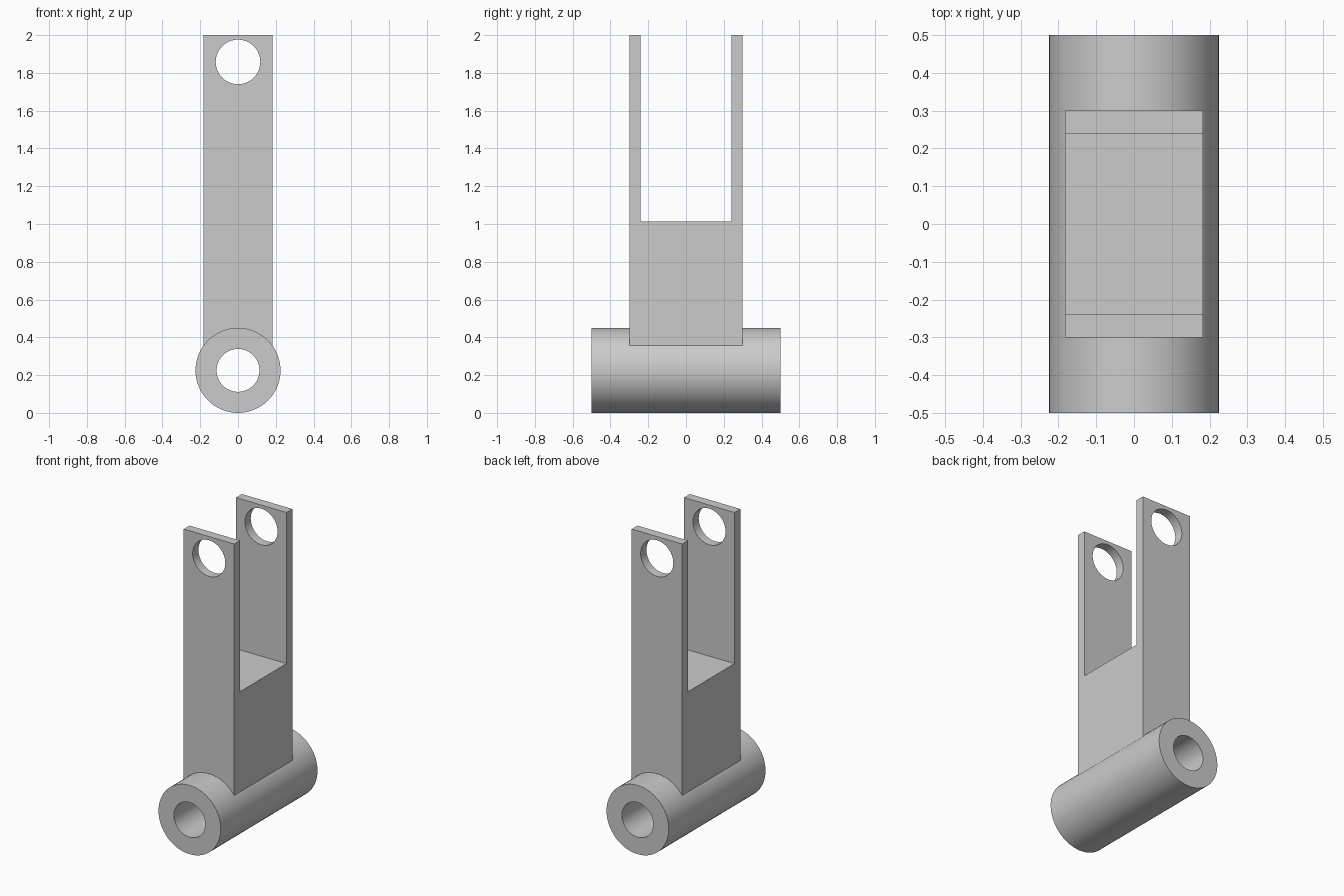
import bpy, bmesh, math
from mathutils import Matrix

cube = bpy.data.objects.get("Cube")
if cube:
    bpy.data.objects.remove(cube, do_unlink=True)

grey = bpy.data.materials.new("plain grey")
grey.use_nodes = True
GREY = (0.6, 0.6, 0.6, 1)
grey.diffuse_color = GREY
grey.node_tree.nodes["Principled BSDF"].inputs["Base Color"].default_value = GREY

TUBE_R, BORE_R, EYE_R = 0.225, 0.1135, 0.118
EYE_Z, SLOT_Z, HALF_W = 1.858, 1.012, 0.1825


def make_object(name, bm):
    bmesh.ops.recalc_face_normals(bm, faces=bm.faces)
    mesh = bpy.data.meshes.new(name)
    bm.to_mesh(mesh)
    bm.free()
    mesh.materials.append(grey)
    obj = bpy.data.objects.new(name, mesh)
    bpy.context.collection.objects.link(obj)
    return obj


def cylinder_y(name, radius, length, z):
    bm = bmesh.new()
    turn = Matrix.Translation((0, 0, z)) @ Matrix.Rotation(math.pi / 2, 4, 'X')
    bmesh.ops.create_cone(bm, cap_ends=True, segments=64, radius1=radius,
                          radius2=radius, depth=length, matrix=turn)
    return make_object(name, bm)


def boolean(target, other, operation):
    mod = target.modifiers.new(operation.title(), 'BOOLEAN')
    mod.operation, mod.solver, mod.object = operation, 'EXACT', other
    bpy.context.view_layer.objects.active = target
    bpy.ops.object.modifier_apply(modifier=mod.name)
    bpy.data.objects.remove(other, do_unlink=True)


# Fork: a U-shaped profile extruded across the width
half = [(0.3, 0.3), (0.3, 2), (0.24, 2), (0.24, SLOT_Z)]
outline = half + [(-y, z) for y, z in reversed(half)]
bm = bmesh.new()
face = bm.faces.new([bm.verts.new((-HALF_W, y, z)) for y, z in outline])
side = bmesh.ops.extrude_face_region(bm, geom=[face])
verts = [v for v in side["geom"] if isinstance(v, bmesh.types.BMVert)]
bmesh.ops.translate(bm, verts=verts, vec=(2 * HALF_W, 0, 0))
fork = make_object("fork", bm)
boolean(fork, cylinder_y("eye_cutter", EYE_R, 1.4, EYE_Z), 'DIFFERENCE')

# Pivot tube joined to the fork, then bored through
link = cylinder_y("fork_link", TUBE_R, 1, TUBE_R)
boolean(link, fork, 'UNION')
boolean(link, cylinder_y("bore_cutter", BORE_R, 1.4, TUBE_R), 'DIFFERENCE')

# Smooth round surfaces, sharp edges kept
bpy.ops.object.select_all(action='DESELECT')
link.select_set(True)
bpy.context.view_layer.objects.active = link
bpy.ops.object.shade_smooth_by_angle(angle=math.radians(30))
